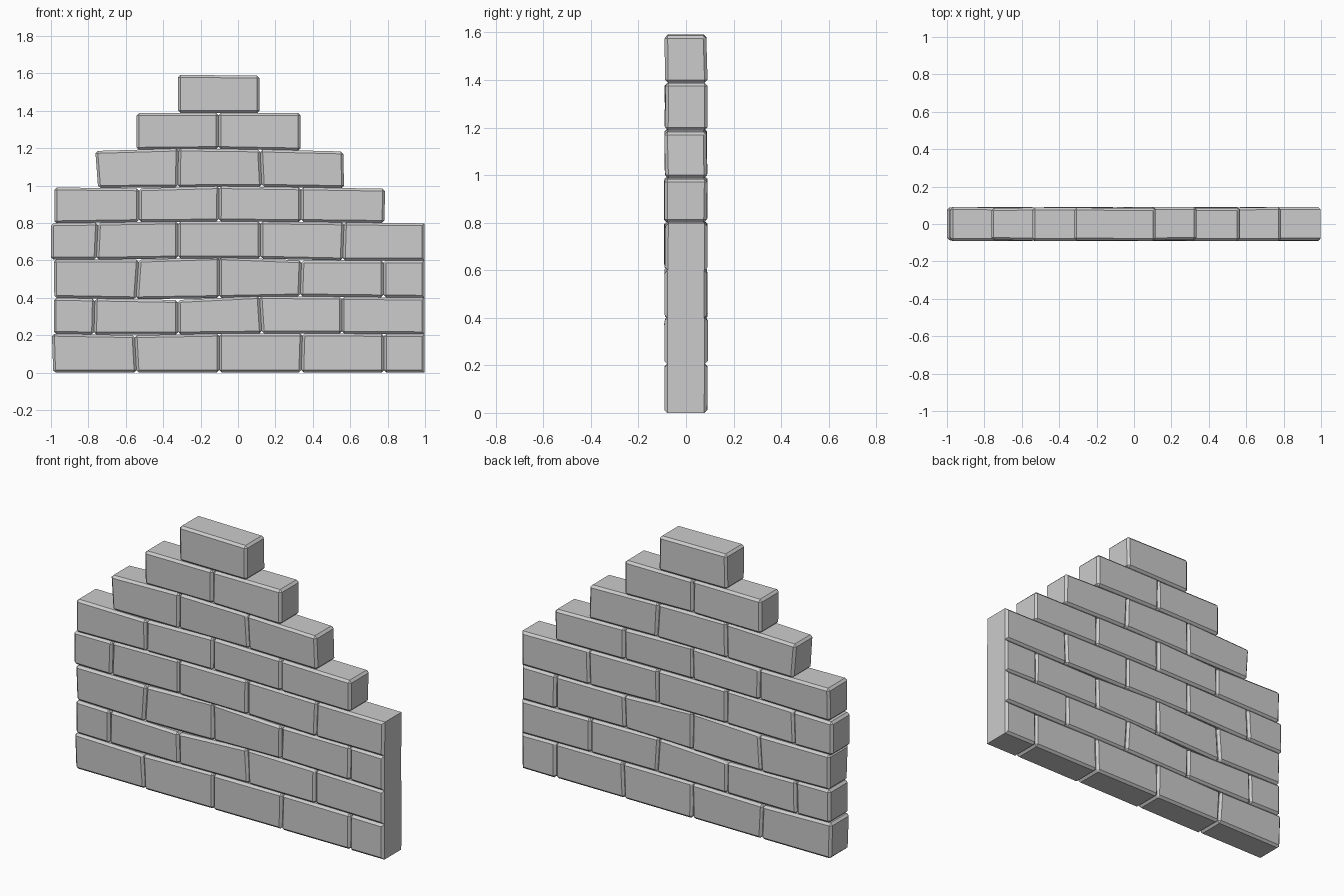
import bpy, bmesh, random
from mathutils import Vector

random.seed(4)
BEVEL = 0.013
END = 0.997  # flat cut end of the wall

# Bed lines: (x, z) points of the wavy joints between courses
beds = [
    [(-1, 0.0), (1, 0.0)],
    [(-1, 0.208), (-0.55, 0.2), (-0.1, 0.208), (0.3, 0.21), (1, 0.205)],
    [(-1, 0.4), (-0.32, 0.388), (0.12, 0.41), (1, 0.4)],
    [(-1, 0.605), (-0.54, 0.603), (-0.1, 0.618), (0.34, 0.6), (1, 0.6)],
    [(-1, 0.798), (-0.32, 0.808), (0.12, 0.808), (1, 0.798)],
    [(-1, 0.99), (-0.53, 0.985), (-0.1, 0.997), (0.8, 0.983)],
    [(-0.76, 1.185), (-0.32, 1.198), (0.12, 1.193), (0.57, 1.182)],
    [(-0.54, 1.388), (0.34, 1.388)],
    [(-0.32, 1.592), (0.12, 1.587)],
]

# Vertical joints per course: (x at the bottom, x at the top)
courses = [
    [(-0.988, -0.995), (-0.542, -0.553), (-0.1, -0.1), (0.338, 0.345), (0.78, 0.78), (END, END)],
    [(-0.985, -0.985), (-0.77, -0.765), (-0.32, -0.322), (0.128, 0.115), (0.555, 0.555), (END, END)],
    [(-0.982, -0.985), (-0.545, -0.53), (-0.1, -0.1), (0.333, 0.34), (0.778, 0.778), (END, END)],
    [(-1.0, -1.0), (-0.757, -0.748), (-0.32, -0.32), (0.12, 0.12), (0.56, 0.567), (END, END)],
    [(-0.982, -0.982), (-0.53, -0.53), (-0.103, -0.1), (0.337, 0.337), (0.783, 0.786)],
    [(-0.748, -0.763), (-0.322, -0.318), (0.128, 0.118), (0.567, 0.563)],
    [(-0.542, -0.542), (-0.104, -0.104), (0.335, 0.335)],
    [(-0.32, -0.32), (0.115, 0.115)],
]


def height(bed, x):
    pts = beds[bed]
    if x <= pts[0][0]:
        return pts[0][1]
    for (x0, z0), (x1, z1) in zip(pts, pts[1:]):
        if x <= x1:
            return z0 + (z1 - z0) * (x - x0) / (x1 - x0)
    return pts[-1][1]


def brick(name, row, left, right):
    bm = bmesh.new()
    corners = {}
    for i, joint in enumerate((left, right)):
        for k in (0, 1):
            x = joint[k]
            z = height(row + k, x)
            for j, side in enumerate((-1, 1)):
                y = side * (0.089 + random.uniform(-0.004, 0.003))
                corners[i, j, k] = bm.verts.new((x, y, z))
    for ids in ("000 001 011 010", "100 110 111 101", "000 100 101 001",
                "010 011 111 110", "000 010 110 100", "001 101 111 011"):
        bm.faces.new([corners[tuple(map(int, s))] for s in ids.split()])
    bmesh.ops.recalc_face_normals(bm, faces=bm.faces)
    # Leave cross edges sharp at the cut end so the courses read as one face
    edges = [e for e in bm.edges
             if not (all(v.co.x > END - 0.001 for v in e.verts)
                     and abs(e.verts[0].co.y - e.verts[1].co.y) > 0.1)]
    bmesh.ops.bevel(bm, geom=edges, offset=BEVEL, offset_type='OFFSET',
                    segments=1, profile=0.5, affect='EDGES', clamp_overlap=True)
    mesh = bpy.data.meshes.new(name)
    bm.to_mesh(mesh)
    bm.free()
    bpy.context.collection.objects.link(bpy.data.objects.new(name, mesh))


# Stepped wall, one brick object per joint pair
for row, joints in enumerate(courses):
    for n, (left, right) in enumerate(zip(joints, joints[1:])):
        brick(f"brick_course_{row + 1}_{n + 1}", row, left, right)
